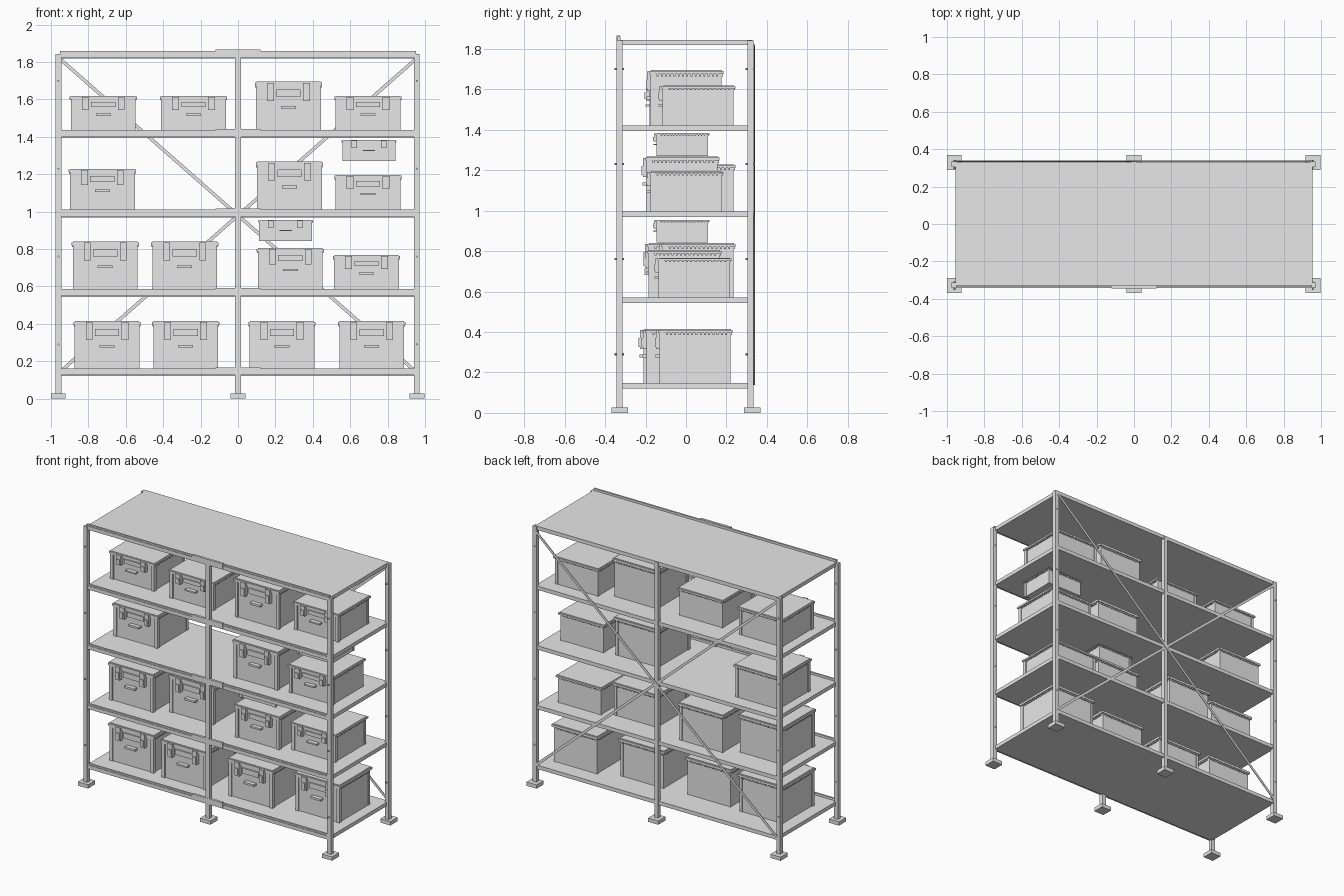
import bpy, bmesh, math
from mathutils import Matrix, Vector

if "Cube" in bpy.data.objects:
    bpy.data.objects.remove(bpy.data.objects["Cube"])

grey = bpy.data.materials.new("light grey")
grey.diffuse_color = (0.8, 0.8, 0.8, 1)
grey.use_nodes = True
grey.node_tree.nodes["Principled BSDF"].inputs["Base Color"].default_value = grey.diffuse_color


def block(bm, x0, x1, y0, y1, z0, z1):
    """Add an axis-aligned block to bm."""
    m = Matrix.Translation(((x0 + x1) / 2, (y0 + y1) / 2, (z0 + z1) / 2))
    m = m @ Matrix.Diagonal((x1 - x0, y1 - y0, z1 - z0, 1))
    bmesh.ops.create_cube(bm, size=1, matrix=m)


def to_mesh(bm, name):
    me = bpy.data.meshes.new(name)
    bm.to_mesh(me)
    bm.free()
    me.materials.append(grey)
    return me


def add(me, name, loc=(0, 0, 0), scale=(1, 1, 1)):
    ob = bpy.data.objects.new(name, me)
    ob.location, ob.scale = loc, scale
    bpy.context.collection.objects.link(ob)
    return ob


LEVELS = [0.147 + i * 0.4245 for i in range(5)]
POST_X = (-0.96, 0.0, 0.956)
POST_Y = (-0.328, 0.32)

# Posts with foot plates and small bolts
for x in POST_X:
    for y in POST_Y:
        bm = bmesh.new()
        block(bm, x - 0.015, x + 0.015, y - 0.015, y + 0.015, 0.02, 1.842)
        add(to_mesh(bm, "post"), "post")
        bm = bmesh.new()
        fx, fy = x * 1.001, math.copysign(0.328, y)
        block(bm, fx - 0.04, fx + 0.04, fy - 0.04, fy + 0.04, 0, 0.027)
        add(to_mesh(bm, "foot"), "foot")
        if x:
            bm = bmesh.new()
            for z in (0.29, 0.76, 1.23, 1.70):
                bmesh.ops.create_cone(
                    bm, cap_ends=True, segments=8, radius1=0.005, radius2=0.005, depth=0.046,
                    matrix=Matrix.Translation((x, y - 0.002, z)) @ Matrix.Rotation(math.pi / 2, 4, 'X'))
            add(to_mesh(bm, "bolts"), "bolts")

# Shelves with front rails and a splice at the middle
for i, z in enumerate(LEVELS):
    bm = bmesh.new()
    block(bm, -0.955, 0.955, -0.325, 0.33, z - 0.027, z)
    add(to_mesh(bm, "shelf"), "shelf")
    bm = bmesh.new()
    e = 0.953 if i == 4 else 0.945
    block(bm, -e, e, -0.338, -0.325, z - 0.021, z + 0.015)
    block(bm, -e, e, -0.342, -0.338, z - 0.021, z + 0.005)
    block(bm, -0.12, 0.12, -0.344, -0.327, z - 0.017, z + 0.021)
    add(to_mesh(bm, "front_rail"), "front_rail")

# Crossed braces on the back
for s, y in ((1, 0.334), (-1, 0.338)):
    a, b = Vector((-0.95 * s, y, 1.815)), Vector((0.95 * s, y, 0.145))
    d = b - a
    bm = bmesh.new()
    block(bm, -d.length / 2, d.length / 2, -0.002, 0.002, -0.009, 0.009)
    ob = add(to_mesh(bm, "brace"), "brace", (a + b) / 2)
    ob.rotation_euler = (0, -math.atan2(d.z, d.x), 0)

# Storage box: 0.36 wide, 0.365 deep, 0.268 tall; origin at bottom front centre
W, D, H = 0.18, 0.365, 0.268
bm = bmesh.new()
block(bm, -0.166, 0.166, 0.013, D - 0.012, 0, H - 0.01)          # body
block(bm, -W, W, 0, D, H - 0.02, H - 0.004)                      # lid rim
block(bm, -W + 0.008, W - 0.008, 0.008, D - 0.008, H - 0.006, H)  # lid top
block(bm, -0.166, 0.166, 0.006, 0.02, H - 0.03, H - 0.015)       # front top band
block(bm, -0.065, 0.065, 0.004, 0.02, H - 0.08, H - 0.042)       # label plate
block(bm, -0.04, 0.04, -0.016, 0.02, H / 2 - 0.007, H / 2 + 0.007)  # handle
for s in (-1, 1):
    block(bm, *sorted((s * 0.150, s * 0.173)), 0.005, 0.03, 0, H - 0.015)    # front corner
    block(bm, *sorted((s * 0.150, s * 0.169)), D - 0.03, D - 0.009, 0, H - 0.015)
    block(bm, *sorted((s * 0.078, s * 0.114)), -0.013, 0.02, H - 0.10, H - 0.006)  # latch
    block(bm, *sorted((s * 0.084, s * 0.108)), -0.019, 0, H - 0.09, H - 0.045)
    for k in range(15):                                          # ribs under side rim
        y = 0.035 + k * 0.021
        block(bm, *sorted((s * 0.16, s * 0.178)), y, y + 0.009, H - 0.03, H - 0.015)
for k in range(16):                                              # ribs under back rim
    x = -0.162 + k * 0.021
    block(bm, x, x + 0.009, D - 0.015, D - 0.002, H - 0.03, H - 0.015)
box_mesh = to_mesh(bm, "storage_box")

# Box placement per level: centre x, front y, top z
ROWS = [
    [(-0.70, -0.20, 0.415), (-0.28, -0.215, 0.415), (0.235, -0.20, 0.415), (0.715, -0.135, 0.415)],
    [(-0.71, -0.19, 0.84), (-0.285, -0.12, 0.84), (0.28, -0.19, 0.805), (0.687, -0.14, 0.767)],
    [(-0.725, -0.12, 1.228), (0.275, -0.20, 1.267), (0.695, -0.18, 1.195)],
    [(-0.72, -0.165, 1.618), (-0.238, -0.185, 1.618), (0.27, -0.18, 1.695), (0.695, -0.12, 1.618)],
]
for z, row in zip(LEVELS, ROWS):
    for x, y, top in row:
        add(box_mesh, "storage_box", (x, y, z), (1, 1, (top - z) / H))

# Small boxes above the larger ones
for x, z in ((0.255, 0.842), (0.70, 1.27)):
    add(box_mesh, "small_box", (x, -0.15, z), (0.82, 0.265 / D, 0.113 / H))
